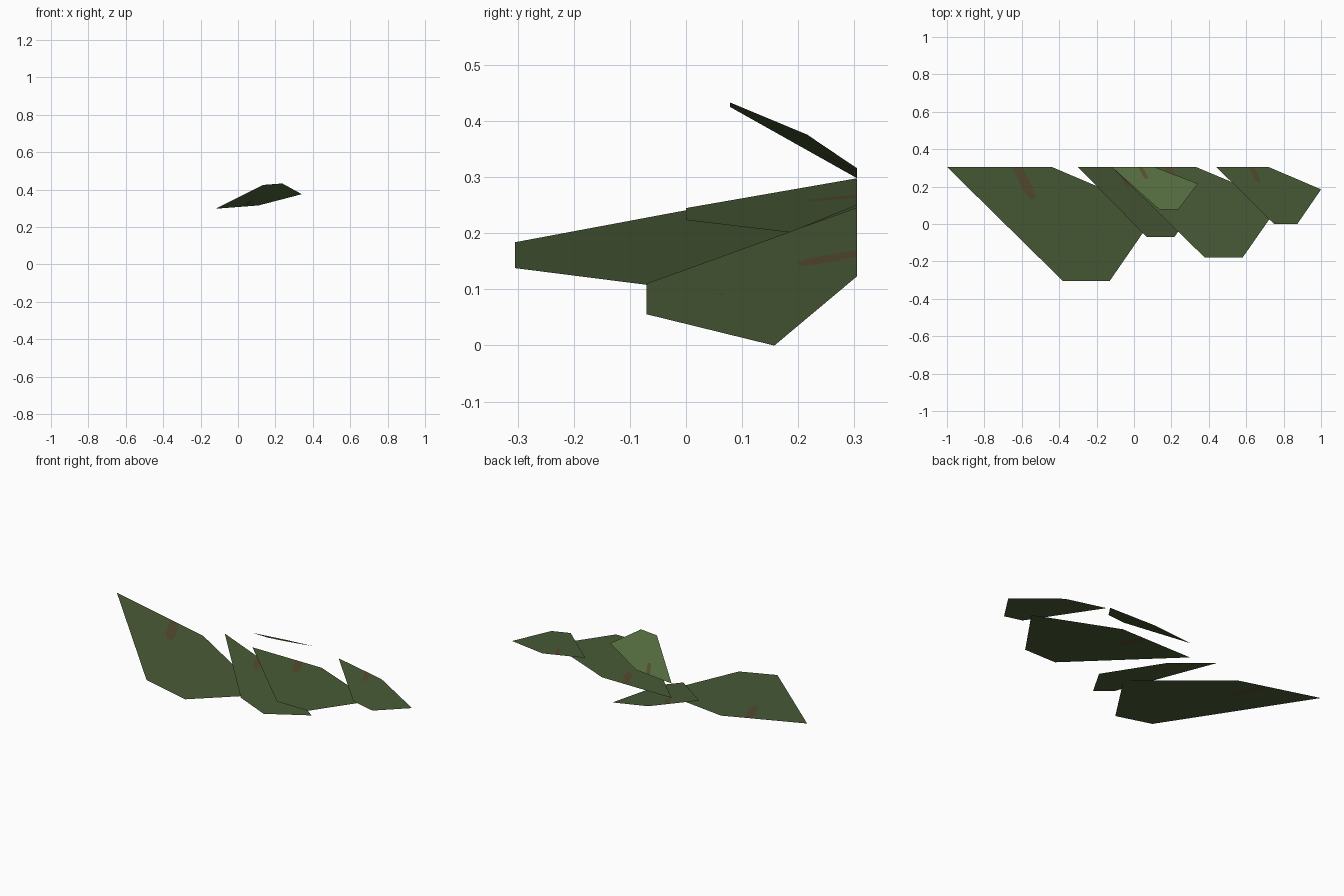
import bpy

if "Cube" in bpy.data.objects:
    bpy.data.objects.remove(bpy.data.objects["Cube"])


def flat_colour(name, rgb):
    m = bpy.data.materials.new(name)
    m.diffuse_color = (*rgb, 1.0)
    m.use_nodes = True
    m.node_tree.nodes["Principled BSDF"].inputs["Base Color"].default_value = m.diffuse_color
    return m


green = flat_colour("leaf green", (0.065, 0.102, 0.037))
light_green = flat_colour("light leaf green", (0.083, 0.138, 0.046))
brown = flat_colour("vein brown", (0.089, 0.069, 0.027))

# Shared leaf profile, measured from the tip; the brown patch sits on the back edge
PATCH = [(0.35, 0), (0.41, -0.13), (0.45, -0.175), (0.475, -0.165), (0.46, -0.11), (0.40, 0)]
OUTLINE_END = [(0.56, 0), (1.125, -0.24), (0.87, -0.61), (0.62, -0.61)]


def leaf(name, tip, scale, slope, material):
    """Flat tilted leaf: z changes with x and y by the given slopes."""
    pts = [(0, 0)] + PATCH + OUTLINE_END
    verts = []
    for px, py in pts:
        dx, dy = px * scale[0], py * scale[1]
        verts.append((tip[0] + dx, tip[1] + dy, tip[2] + dx * slope[0] + dy * slope[1]))
    n = len(PATCH)
    blade = list(reversed(range(len(pts))))
    patch = list(range(1, n + 1))
    mesh = bpy.data.meshes.new(name)
    mesh.from_pydata(verts, [], [blade, patch])
    mesh.materials.append(material)
    mesh.materials.append(brown)
    mesh.polygons[1].material_index = 1
    obj = bpy.data.objects.new(name, mesh)
    bpy.context.collection.objects.link(obj)
    return obj


BACK = 0.305
# Four dark leaves and one lighter leaf on top
leaf("large_leaf", (-1.0, BACK, 0.298), (1.0, 1.0), (-0.184, 0), green)
leaf("low_leaf", (-0.30, BACK, 0.246), (0.593, 0.615), (-0.369, 0), green)
leaf("level_leaf", (-0.12, BACK, 0.213), (0.805, 0.795), (0, 0), green)
leaf("small_leaf", (0.44, BACK, 0.298), (0.498, 0.5), (-0.172, 0), green)
leaf("top_leaf", (-0.12, BACK, 0.298), (0.41, 0.372), (0.077, -0.475), light_green)
